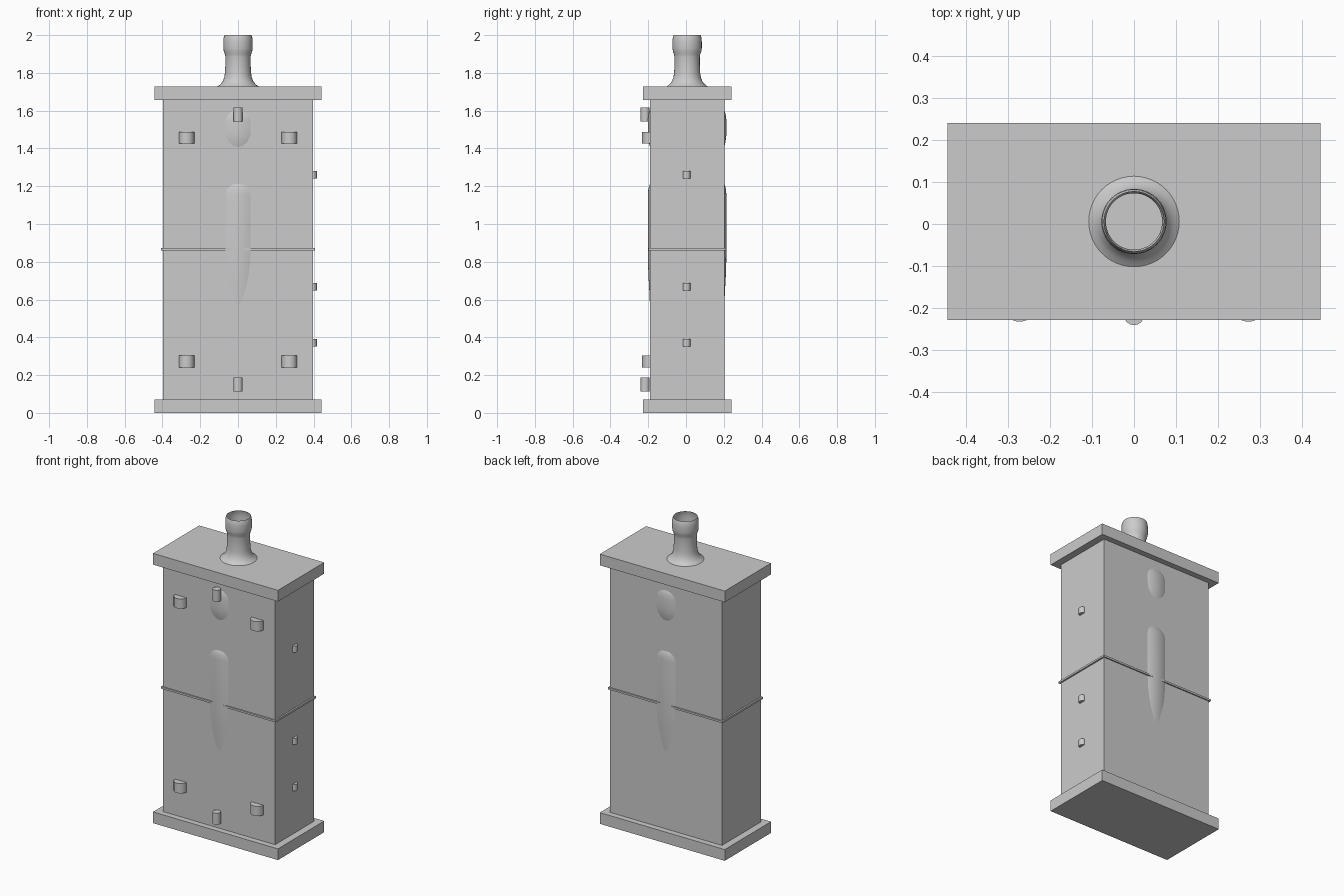
import bpy, bmesh, math

if "Cube" in bpy.data.objects:
    bpy.data.objects.remove(bpy.data.objects["Cube"])

CY = 0.006      # y centre of the case
HX, HY = 0.397, 0.197


def finish(name, bm, smooth=False):
    bmesh.ops.recalc_face_normals(bm, faces=bm.faces)
    me = bpy.data.meshes.new(name)
    bm.to_mesh(me)
    bm.free()
    ob = bpy.data.objects.new(name, me)
    bpy.context.collection.objects.link(ob)
    if smooth:
        bpy.ops.object.select_all(action='DESELECT')
        ob.select_set(True)
        bpy.context.view_layer.objects.active = ob
        bpy.ops.object.shade_smooth_by_angle(angle=math.radians(35))
    return ob


def box(name, hx, hy, z0, z1):
    bm = bmesh.new()
    bmesh.ops.create_cube(bm, size=1)
    for v in bm.verts:
        v.co = (v.co.x * 2 * hx, CY + v.co.y * 2 * hy,
                (z0 + z1) / 2 + v.co.z * (z1 - z0))
    return finish(name, bm)


def lathe(name, profile, segments=64, capped=False):
    """Revolve (radius, z) points about the vertical axis of the case."""
    bm = bmesh.new()
    rings = []
    for r, z in profile:
        rings.append([bm.verts.new((r * math.cos(a), CY + r * math.sin(a), z))
                      for a in (2 * math.pi * i / segments for i in range(segments))])
    for a, b in zip(rings, rings[1:]):
        for i in range(segments):
            j = (i + 1) % segments
            bm.faces.new((a[i], a[j], b[j], b[i]))
    if capped:
        bm.faces.new(rings[0])
        bm.faces.new(rings[-1])
    return finish(name, bm, True)


def peg(name, x, y, z, radius, height):
    bm = bmesh.new()
    bmesh.ops.create_cone(bm, cap_ends=True, segments=32, radius1=radius,
                          radius2=radius, depth=height)
    bmesh.ops.translate(bm, verts=bm.verts, vec=(x, y, z))
    return finish(name, bm, True)


# Case, end plates and thin belt
box("case", HX, HY, 0.04, 1.69)
box("bottom_plate", 0.443, 0.234, 0.0, 0.072)
box("top_plate", 0.443, 0.234, 1.657, 1.729)
box("belt", 0.407, 0.205, 0.861, 0.873)

# Hollow outlet pipe with flared foot and thicker lip
lathe("outlet_pipe", [(0.109, 1.728), (0.095, 1.738), (0.082, 1.753),
                      (0.073, 1.775), (0.069, 1.80), (0.067, 1.84),
                      (0.067, 1.885), (0.069, 1.898), (0.075, 1.913),
                      (0.0775, 1.93), (0.0775, 1.965), (0.076, 1.985), (0.071, 2.0)], 48)

# Round inner bodies that bulge through the front and back faces
lathe("lower_bulge", [(0.188, 0.46), (0.197, 0.57), (0.2, 0.64),
                      (0.2045, 0.72), (0.207, 0.79), (0.2078, 0.85),
                      (0.2078, 1.155), (0.2055, 1.185), (0.199, 1.208),
                      (0.188, 1.225)], 128, True)
lathe("upper_bulge", [(0.19, 1.385), (0.1975, 1.41), (0.204, 1.44),
                      (0.2075, 1.47), (0.2078, 1.50), (0.2078, 1.55),
                      (0.205, 1.575), (0.199, 1.597), (0.188, 1.615)], 128, True)

# Front pegs: half-round outer pairs and thin centre ones
front = CY - HY
for level, z in (("lower", 0.272), ("upper", 1.456)):
    for side, s in (("left", -1), ("right", 1)):
        peg(f"{level}_{side}_peg", s * 0.272, front, z, 0.041, 0.062)
for level, z in (("lower", 0.151), ("upper", 1.58)):
    peg(f"{level}_centre_peg", 0, front - 0.025, z, 0.024, 0.074)

# Small half-round pegs on the right side
for i, z in enumerate((0.372, 0.668, 1.26)):
    peg(f"side_peg_{i + 1}", HX, 0.003, z, 0.02, 0.04)
